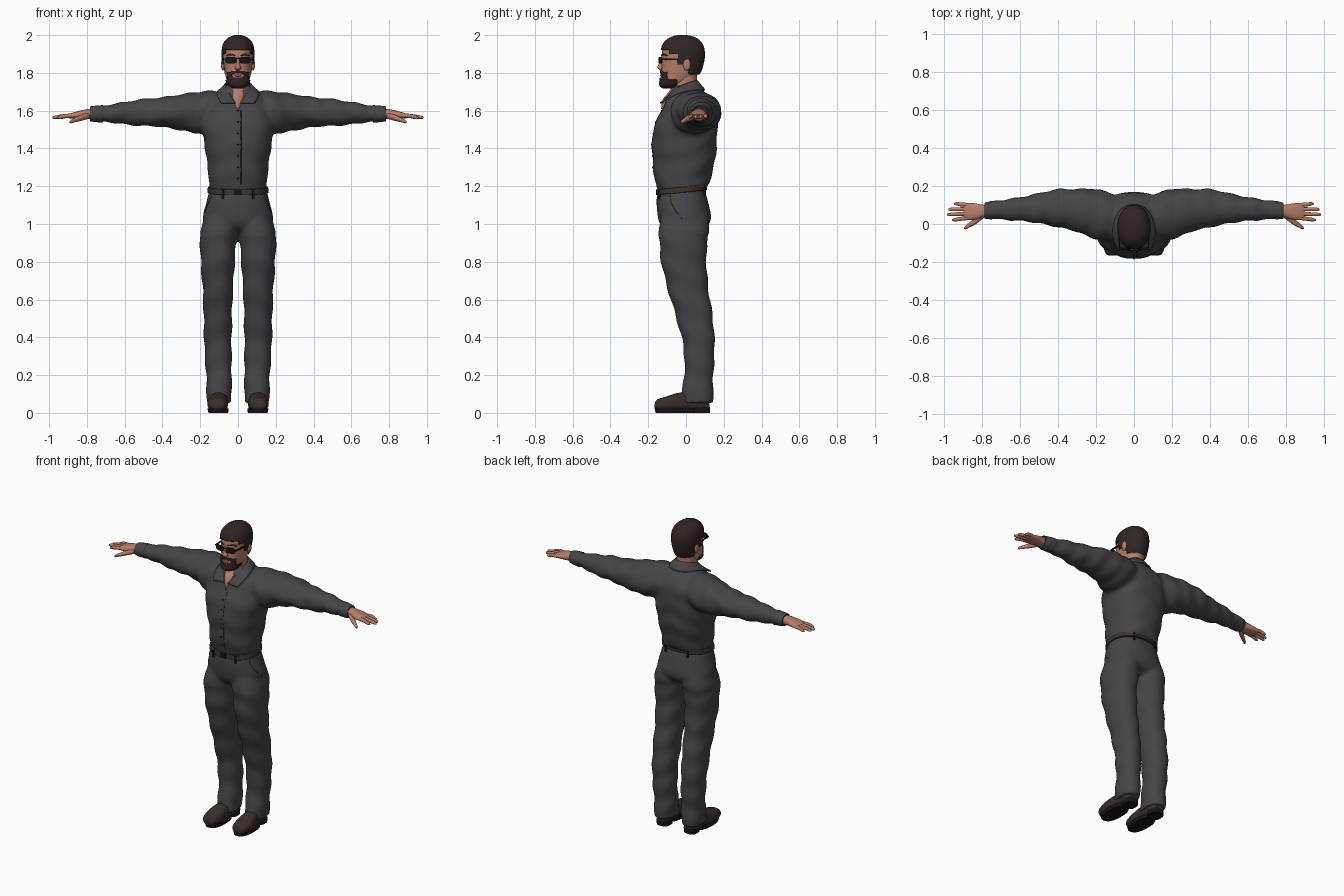
import bpy, bmesh, math
from mathutils import Vector

cube = bpy.data.objects.get("Cube")
if cube:
    bpy.data.objects.remove(cube, do_unlink=True)


def material(name, r, g, b):
    m = bpy.data.materials.new(name)
    m.use_nodes = True
    m.diffuse_color = (r, g, b, 1)
    bsdf = next(n for n in m.node_tree.nodes if n.type == 'BSDF_PRINCIPLED')
    bsdf.inputs["Base Color"].default_value = (r, g, b, 1)
    bsdf.inputs["Roughness"].default_value = 0.8
    return m


CLOTH = material("charcoal cloth", .06, .06, .066)
SEAM = material("dark seam", .025, .025, .028)
SKIN = material("skin", .48, .21, .14)
LIP = material("lip", .33, .11, .08)
HAIR = material("dark brown hair", .03, .018, .017)
BELT = material("brown leather", .05, .03, .026)
SHOE = material("shoe leather", .04, .026, .024)
BLACK = material("black", .008, .008, .009)
SIDES = (("left", 1), ("right", -1))


def loft(bm, axis, stations, side=1, n=32, p=2.0, sub=4):
    """Skin smooth rings; a station is (along, centre a, centre b, radius a, radius b)."""
    path, last = [], len(stations) - 1
    for i in range(last):
        s0, s1, s2, s3 = (stations[min(max(k, 0), last)] for k in range(i - 1, i + 3))
        for j in range(sub):
            t = j / sub
            path.append([b + .5 * t * (c - a + t * (2*a - 5*b + 4*c - d + t * (3*(b - c) + d - a)))
                         for a, b, c, d in zip(s0, s1, s2, s3)])
    path.append(stations[-1])
    rings = []
    for t, c1, c2, r1, r2 in path:
        ring = []
        for k in range(n):
            a = 2 * math.pi * k / n
            u, v = math.cos(a), math.sin(a)
            u = c1 + r1 * math.copysign(abs(u) ** (2 / p), u)
            v = c2 + r2 * math.copysign(abs(v) ** (2 / p), v)
            x, y, z = {'x': (t, u, v), 'y': (u, t, v), 'z': (u, v, t)}[axis]
            ring.append(bm.verts.new((side * x, y, z)))
        rings.append(ring)
    for a, b in zip(rings, rings[1:]):
        for k in range(n):
            bm.faces.new((a[k], a[k - 1], b[k - 1], b[k]))
    bm.faces.new(rings[0])
    bm.faces.new(rings[-1])


def finish(name, bm, mat, angle=45):
    bmesh.ops.recalc_face_normals(bm, faces=bm.faces[:])
    mesh = bpy.data.meshes.new(name)
    bm.to_mesh(mesh)
    bm.free()
    mesh.materials.append(mat)
    ob = bpy.data.objects.new(name, mesh)
    bpy.context.collection.objects.link(ob)
    bpy.ops.object.select_all(action='DESELECT')
    ob.select_set(True)
    bpy.context.view_layer.objects.active = ob
    bpy.ops.object.shade_smooth_by_angle(angle=math.radians(angle))
    return ob


def part(name, mat, axis, stations, side=1, **kw):
    bm = bmesh.new()
    loft(bm, axis, stations, side, **kw)
    return finish(name, bm, mat)


def box(name, mat, loc, size, turn=0):
    bm = bmesh.new()
    bmesh.ops.create_cube(bm, size=1)
    ob = finish(name, bm, mat)
    ob.location, ob.scale, ob.rotation_euler.z = loc, size, turn
    return ob


def ball(name, mat, loc, size):
    bm = bmesh.new()
    bmesh.ops.create_uvsphere(bm, u_segments=20, v_segments=12, radius=1)
    ob = finish(name, bm, mat)
    ob.location, ob.scale = loc, size
    return ob


def fuse(ob, folds):
    """Weld overlapping volumes into one cloth surface and add soft folds."""
    mod = ob.modifiers.new("weld", 'REMESH')
    mod.mode, mod.voxel_size = 'VOXEL', .011
    mod = ob.modifiers.new("soften", 'SMOOTH')
    mod.factor, mod.iterations = .5, 5
    mat = ob.data.materials[0]
    dg = bpy.context.evaluated_depsgraph_get()
    mesh = bpy.data.meshes.new_from_object(ob.evaluated_get(dg))
    ob.modifiers.clear()
    ob.data = mesh
    mesh.materials.clear()
    mesh.materials.append(mat)
    normals = [v.normal.copy() for v in mesh.vertices]
    for v, nor in zip(mesh.vertices, normals):
        v.co += nor * folds(*v.co)
    mesh.shade_smooth()
    return ob


def tube(name, mat, points, radius):
    cu = bpy.data.curves.new(name, 'CURVE')
    cu.dimensions, cu.bevel_depth, cu.bevel_resolution = '3D', radius, 1
    sp = cu.splines.new('POLY')
    sp.points.add(len(points) - 1)
    for q, co in zip(sp.points, points):
        q.co = (*co, 1)
    cu.materials.append(mat)
    ob = bpy.data.objects.new(name, cu)
    bpy.context.collection.objects.link(ob)


def hit(ob, start, direction):
    return ob.ray_cast(Vector(start), Vector(direction))[1]


# Shirt: torso and both sleeves
bm = bmesh.new()
loft(bm, 'z', [(1.175, 0, -.024, .15, .122), (1.21, 0, -.02, .156, .14), (1.27, 0, -.016, .157, .155),
               (1.36, 0, -.01, .167, .168), (1.45, 0, -.008, .185, .172), (1.53, 0, .002, .198, .165),
               (1.60, 0, .018, .19, .148), (1.66, 0, .016, .15, .122), (1.70, 0, .01, .105, .092),
               (1.735, 0, .005, .068, .066)], p=2.3)
for _, s in SIDES:
    loft(bm, 'x', [(.06, .045, 1.60, .09, .09), (.15, .045, 1.593, .125, .112), (.22, .055, 1.588, .13, .11),
                   (.3, .074, 1.594, .112, .096), (.4, .083, 1.592, .10, .081), (.5, .08, 1.59, .08, .071),
                   (.6, .08, 1.586, .064, .058), (.7, .075, 1.583, .05, .047), (.775, .07, 1.583, .043, .04)], s)
shirt = fuse(finish("shirt", bm, CLOTH), lambda x, y, z: .003 * math.sin(
    55 * abs(x) + 18 * z + 9 * y) * min(1, abs(x) * 4) + .0025 * math.sin(48 * z + 20 * abs(x) - 14 * y))

# Trousers: hips and both legs
bm = bmesh.new()
loft(bm, 'z', [(1.185, 0, -.025, .15, .122), (1.11, 0, -.018, .17, .138), (1.03, 0, -.008, .186, .14),
               (.98, 0, -.008, .17, .115), (.955, 0, -.008, .12, .07)], p=2.2)
for _, s in SIDES:
    loft(bm, 'z', [(1.06, .085, -.008, .08, .12), (.97, .1, -.01, .098, .134), (.9, .105, -.014, .096, .127),
                   (.8, .107, -.012, .09, .12), (.65, .107, .012, .08, .108), (.5, .107, .046, .075, .097),
                   (.35, .106, .069, .072, .083), (.2, .101, .068, .068, .077), (.1, .1, .058, .066, .086),
                   (.05, .1, .055, .066, .09)], s, p=2.2)
trousers = fuse(finish("trousers", bm, CLOTH), lambda x, y, z: .003 * math.sin(
    42 * z + 16 * y + 12 * abs(x)) * (1 if z < .95 else .3))

# Belt, buckle and loops, tilted a little down to the front
belt = part("belt", BELT, 'z', [(1.168, 0, -.023, .159, .131), (1.172, 0, -.023, .162, .134),
                                (1.194, 0, -.023, .16, .132), (1.198, 0, -.023, .157, .129)], p=2.3, n=48)
for v in belt.data.vertices:
    v.co.z += .1 * v.co.y
box("buckle", BLACK, (0, -.156, 1.168), (.04, .008, .03))
for name, s in SIDES:
    for place, y, z in (("front", -.142, 1.157), ("back", .098, 1.178)):
        box(f"{name}_{place}_belt_loop", BLACK, (s * .08, y, z), (.012, .012, .05), s * .25 * (1 if y < 0 else -1))
    # Slanted pocket seam
    rim = [(-.085 + .065 * t * t, 1.15 - .12 * t) for t in (0, .25, .5, .75, 1)]
    tube(f"{name}_pocket_seam", SEAM, [hit(trousers, (s, y, z), (-s, 0, 0)) for y, z in rim], .002)

# Front placket seam and buttons
heights = [1.21 + .03 * i for i in range(14)]
tube("placket_seam", SEAM, [hit(shirt, (.016, -1, z), (0, 1, 0)) for z in heights], .0018)
for i, z in enumerate(heights[1::2]):
    ball(f"button_{i}", BLACK, hit(shirt, (0, -1, z), (0, 1, 0)), (.005, .004, .005))

# Cuff seams and hands
for name, s in SIDES:
    part(f"{name}_cuff", CLOTH, 'x', [(.715, .074, 1.583, .045, .042), (.72, .074, 1.583, .049, .046),
                                      (.78, .07, 1.583, .043, .04), (.782, .07, 1.583, .036, .033)], s)
    bm = bmesh.new()
    loft(bm, 'x', [(.76, .07, 1.583, .03, .027), (.80, .067, 1.582, .035, .026), (.84, .065, 1.578, .044, .021),
                   (.88, .066, 1.573, .045, .015), (.895, .066, 1.571, .038, .01)], s, n=24, p=2.4)
    for y0, y1, tip in ((.032, .022, .955), (.055, .05, .982), (.078, .077, .975), (.1, .106, .945)):
        loft(bm, 'x', [(.865, y0, 1.574, .010, .011), (.91, (y0 + y1) / 2, 1.572, .0105, .011),
                       (tip - .012, y1, 1.565, .0085, .009), (tip, y1, 1.563, .003, .003)], s, n=12)
    loft(bm, 'x', [(.785, .05, 1.575, .015, .016), (.83, .018, 1.562, .018, .016), (.865, -.005, 1.55, .013, .012),
                   (.885, -.018, 1.542, .010, .009), (.892, -.022, 1.539, .003, .003)], s, n=12)
    finish(f"{name}_hand", bm, SKIN, 60)
    # Shoes
    part(f"{name}_shoe", SHOE, 'y', [(-.166, .108, .036, .02, .012), (-.153, .108, .043, .042, .028),
                                     (-.1, .108, .048, .055, .04), (-.04, .106, .056, .05, .05),
                                     (.03, .1, .058, .046, .05), (.09, .1, .05, .045, .045),
                                     (.125, .1, .04, .028, .028)], s, p=2.3)
    part(f"{name}_sole", BLACK, 'z', [(0, .104, -.055, .052, .105), (.024, .106, -.055, .056, .111)], s, p=2.4)
    part(f"{name}_heel", BLACK, 'z', [(0, .1, .082, .042, .044), (.03, .1, .082, .044, .046)], s, p=2.8)

# Neck with the open throat
part("neck", SKIN, 'z', [(1.61, 0, -.07, .012, .062), (1.66, 0, -.045, .042, .078), (1.71, 0, -.014, .057, .07),
                         (1.77, 0, -.004, .058, .062), (1.83, 0, .005, .055, .06)])

# Collar: half a folded strip, mirrored and thickened
bm = bmesh.new()
upper = [(0, .064, 1.757), (.048, .05, 1.757), (.07, 0, 1.745), (.058, -.065, 1.71), (.014, -.128, 1.64)]
lower = [(0, .105, 1.708), (.068, .088, 1.71), (.108, .012, 1.708), (.117, -.07, 1.685), (.088, -.137, 1.64)]
rows = [[bm.verts.new(q) for q in row] for row in (upper, lower)]
for i in range(4):
    bm.faces.new((rows[0][i], rows[0][i + 1], rows[1][i + 1], rows[1][i]))
collar = finish("collar", bm, CLOTH, 80)
collar.modifiers.new("mirror", 'MIRROR').use_clip = True
mod = collar.modifiers.new("round", 'SUBSURF')
mod.levels = mod.render_levels = 2
mod.boundary_smooth = 'PRESERVE_CORNERS'
mod = collar.modifiers.new("thick", 'SOLIDIFY')
mod.thickness, mod.offset = .008, 0

# Head, with hair and beard as raised patches of the same form
HEAD = [(1.722, 0, -.095, .022, .022), (1.735, 0, -.08, .045, .056), (1.76, 0, -.053, .06, .082),
        (1.80, 0, -.031, .069, .1), (1.85, 0, -.021, .076, .108), (1.90, 0, -.0175, .08, .111),
        (1.945, 0, -.0175, .075, .102), (1.975, 0, -.0175, .055, .076), (1.99, 0, -.0175, .028, .04),
        (1.994, 0, -.0175, .008, .01)]
part("head", SKIN, 'z', HEAD, n=64, p=2.15, sub=6)


def is_hair(x, y, z):
    return z > (1.922 if y < -.085 else 1.90 if y < -.045 else 1.845 if y < .012 else 1.795)


def is_beard(x, y, z):
    mouth = (x / .032) ** 2 + ((z - 1.786) / .013) ** 2 < 1
    return not mouth and y < -.05 and z < 1.816 - abs(x) * .25 and (abs(x) < .052 or z < 1.765)


def patch(name, rule, lift):
    bm = bmesh.new()
    loft(bm, 'z', HEAD, n=96, p=2.15, sub=9)
    bmesh.ops.recalc_face_normals(bm, faces=bm.faces[:])
    bm.normal_update()
    off = [f for f in bm.faces if not rule(*f.calc_center_median())]
    for v, nor in [(v, v.normal.copy()) for v in bm.verts]:
        v.co += nor * lift
    bmesh.ops.delete(bm, geom=off, context='FACES')
    ob = finish(name, bm, HAIR)
    mod = ob.modifiers.new("thick", 'SOLIDIFY')
    mod.thickness, mod.offset = lift, -1


patch("hair", is_hair, .007)
patch("beard", is_beard, .006)
ball("lips", LIP, (0, -.131, 1.786), (.02, .006, .007))
part("nose", SKIN, 'z', [(1.815, 0, -.132, .008, .006), (1.822, 0, -.134, .017, .013), (1.832, 0, -.135, .015, .016),
                         (1.85, 0, -.13, .009, .014), (1.885, 0, -.122, .008, .01)], n=20)

# Ears, eyebrows and sunglasses
for name, s in SIDES:
    ball(f"{name}_ear", SKIN, (s * .08, .004, 1.845), (.010, .02, .032))
    part(f"{name}_eyebrow", HAIR, 'x', [(.014, -.129, 1.892, .004, .003), (.04, -.119, 1.897, .004, .005),
                                        (.062, -.098, 1.892, .004, .003)], s, n=10)
    lens = part(f"{name}_lens", BLACK, 'y', [(-.004, 0, 0, .031, .018), (.004, 0, 0, .031, .018)], p=2.8, sub=1)
    lens.location, lens.rotation_euler.z = (s * .039, -.135, 1.867), s * .22
    box(f"{name}_temple", BLACK, (s * .079, -.06, 1.873), (.006, .135, .008), s * -.06)
box("glasses_bridge", BLACK, (0, -.14, 1.876), (.03, .006, .006))
